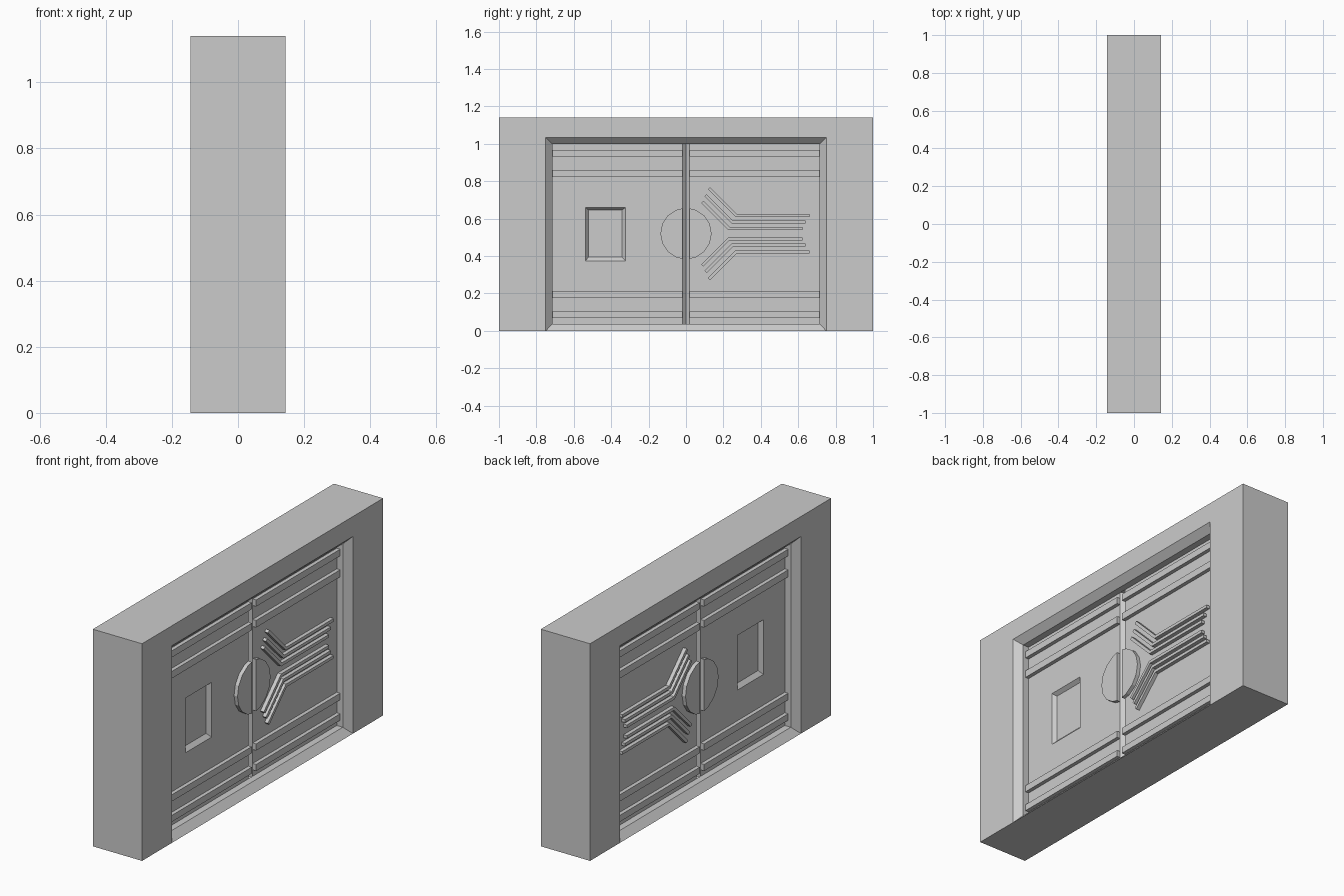
import bpy, bmesh, math

if "Cube" in bpy.data.objects:
    bpy.data.objects.remove(bpy.data.objects["Cube"])

DOOR = 0.073      # door face, distance from the centre plane
RAISED = 0.053 - 0.033  # height of raised trim above the door
MID = 0.52        # height of the emblem centre


def finish(name, bm):
    """Make an object and mirror it to the other face of the wall."""
    bmesh.ops.recalc_face_normals(bm, faces=bm.faces)
    me = bpy.data.meshes.new(name)
    bm.to_mesh(me)
    bm.free()
    ob = bpy.data.objects.new(name, me)
    bpy.context.collection.objects.link(ob)
    ob.modifiers.new("both_faces", 'MIRROR').use_axis[0] = True
    return ob


def loft(name, rings, cap):
    """Join rectangles (x, y0, y1, z0, z1) in sequence."""
    bm = bmesh.new()
    loops = [[bm.verts.new(p) for p in ((x, a, c), (x, b, c), (x, b, d), (x, a, d))]
             for x, a, b, c, d in rings]
    for p, q in zip(loops, loops[1:]):
        for i in range(4):
            j = (i + 1) % 4
            f = bm.faces.new((p[i], p[j], q[j], q[i]))
            if f.calc_area() < 1e-6:
                bm.faces.remove(f)
    if cap:
        bm.faces.new(loops[-1])
    return finish(name, bm)


def raised(name, pts):
    """Trim piece with a flat y-z outline standing on the door."""
    bm = bmesh.new()
    lo = [bm.verts.new((DOOR - 0.003, y, z)) for y, z in pts]
    hi = [bm.verts.new((DOOR + RAISED, y, z)) for y, z in pts]
    bm.faces.new(hi)
    bm.faces.new(lo[::-1])
    for i in range(len(pts)):
        j = (i + 1) % len(pts)
        bm.faces.new((lo[i], lo[j], hi[j], hi[i]))
    return finish(name, bm)


# Wall frame with chamfered opening
loft("wall_frame", [
    (0, -1, 1, 0, 1.14), (0.143, -1, 1, 0, 1.14),
    (0.143, -0.75, 0.75, 0, 1.035),
    (0.108, -0.715, 0.715, 0.037, 1.0), (DOOR, -0.715, 0.715, 0.037, 1.0)], False)

# Doors with chamfered meeting edges; the left one has a recessed window
G = 0.018
loft("left_door", [
    (0, -0.715, 0, 0.037, 1.0), (DOOR - G, -0.715, 0, 0.037, 1.0),
    (DOOR, -0.715, -G, 0.037, 1.0),
    (DOOR, -0.538, -0.323, 0.373, 0.66),
    (DOOR - 0.02, -0.522, -0.342, 0.394, 0.646)], True)
loft("right_door", [
    (0, 0, 0.715, 0.037, 1.0), (DOOR - G, 0, 0.715, 0.037, 1.0),
    (DOOR, G, 0.715, 0.037, 1.0)], True)

for side, s in (("left", -1), ("right", 1)):
    # Horizontal rails
    for i, (a, b) in enumerate(((0.07, 0.104), (0.177, 0.212), (0.823, 0.86), (0.933, 0.968))):
        raised(f"{side}_rail_{i}", [(s * G, a), (s * 0.715, a), (s * 0.715, b), (s * G, b)])
    # Half of the central disc
    R = 0.137
    arc = [(R * math.sin(k * math.pi / 8), MID + R * math.cos(k * math.pi / 8)) for k in range(1, 8)]
    h = R * 0.99
    raised(f"{side}_half_disc",
           [(s * y, z) for y, z in [(G, MID + h)] + arc + [(G, MID - h)]])

# Bent strips branching from the disc, above and below the middle
W = 0.008
for i, (end, bend, tip, dz) in enumerate(((0.661, 0.268, 0.122, 0.097),
                                          (0.639, 0.248, 0.105, 0.062),
                                          (0.623, 0.229, 0.087, 0.028))):
    k = W * math.tan(math.pi / 8)
    d = W * math.sqrt(0.5)
    rise = dz + bend - tip
    outline = [(end, dz - W), (end, dz + W), (bend + k, dz + W),
               (tip + d, rise + d), (tip - d, rise - d), (bend - k, dz - W)]
    for level, s in (("upper", 1), ("lower", -1)):
        raised(f"{level}_strip_{i}", [(y, MID + s * z) for y, z in outline])
